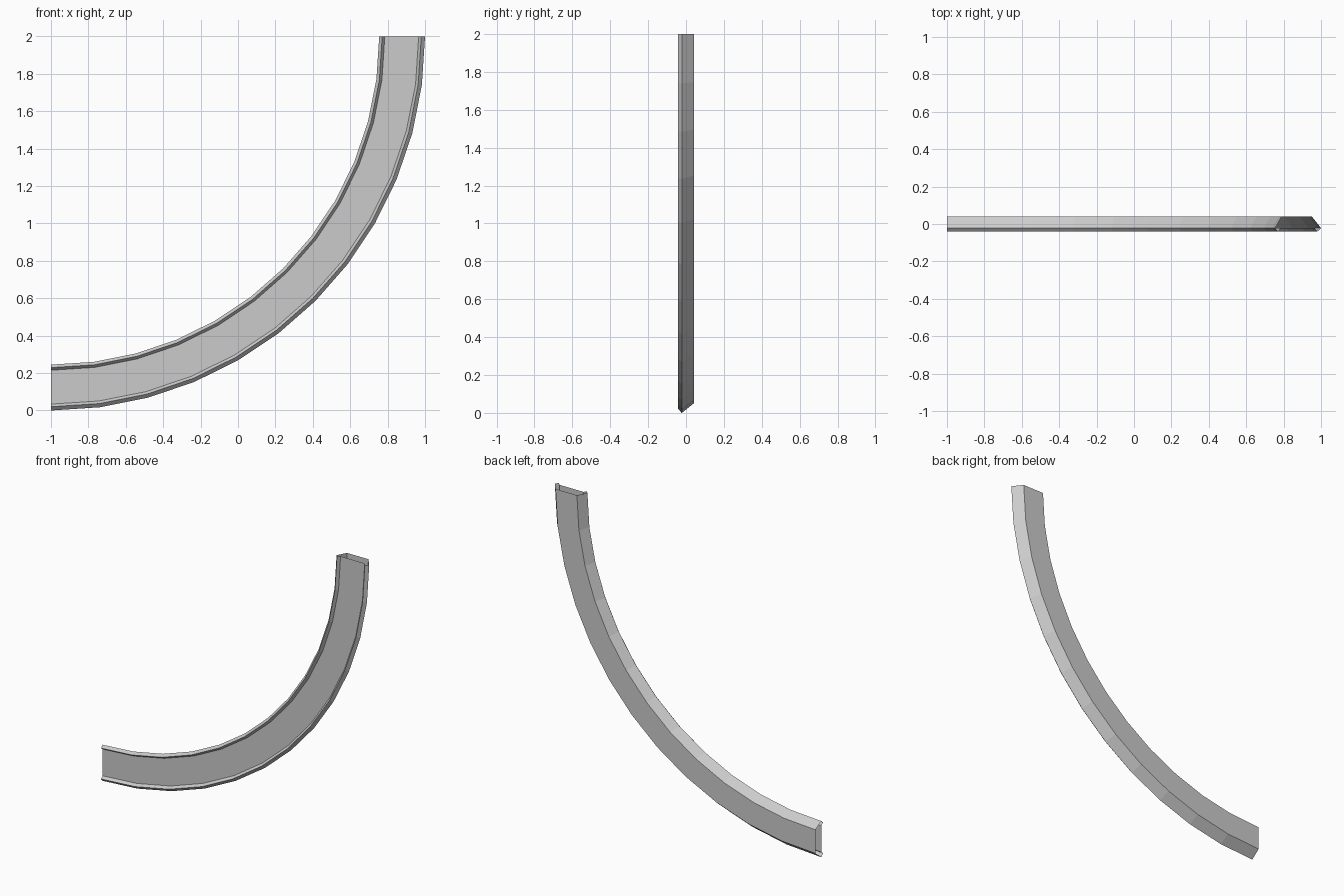
import bpy, bmesh
from math import radians
from mathutils import Matrix, Vector

if "Cube" in bpy.data.objects:
    bpy.data.objects.remove(bpy.data.objects["Cube"])

# Hollow channel cross-section: (radius, depth), listed around the loop
PROFILE = [(1.95, .041), (2.0, -.022), (1.98, -.041), (1.966, -.022),
           (1.785, -.022), (1.771, -.041), (1.755, -.022), (1.79, .041)]
CENTRE = Vector((-1, 0, 2))

bm = bmesh.new()
verts = [bm.verts.new(CENTRE + Vector((0, y, -r))) for r, y in PROFILE]
edges = [bm.edges.new((v, verts[(i + 1) % len(verts)])) for i, v in enumerate(verts)]

# Sweep a quarter turn in twelve flat steps, leaving both ends open
bmesh.ops.spin(bm, geom=verts + edges, cent=CENTRE, axis=(0, 1, 0),
               angle=radians(-90), steps=12, use_duplicate=False)
bmesh.ops.recalc_face_normals(bm, faces=bm.faces)
# Orient the back wall outwards
back = max(bm.faces, key=lambda f: f.calc_center_median().y)
if back.normal.y < 0:
    bmesh.ops.reverse_faces(bm, faces=bm.faces)

mesh = bpy.data.meshes.new("curved_channel")
bm.to_mesh(mesh)
bm.free()
obj = bpy.data.objects.new("curved_channel", mesh)
bpy.context.collection.objects.link(obj)
